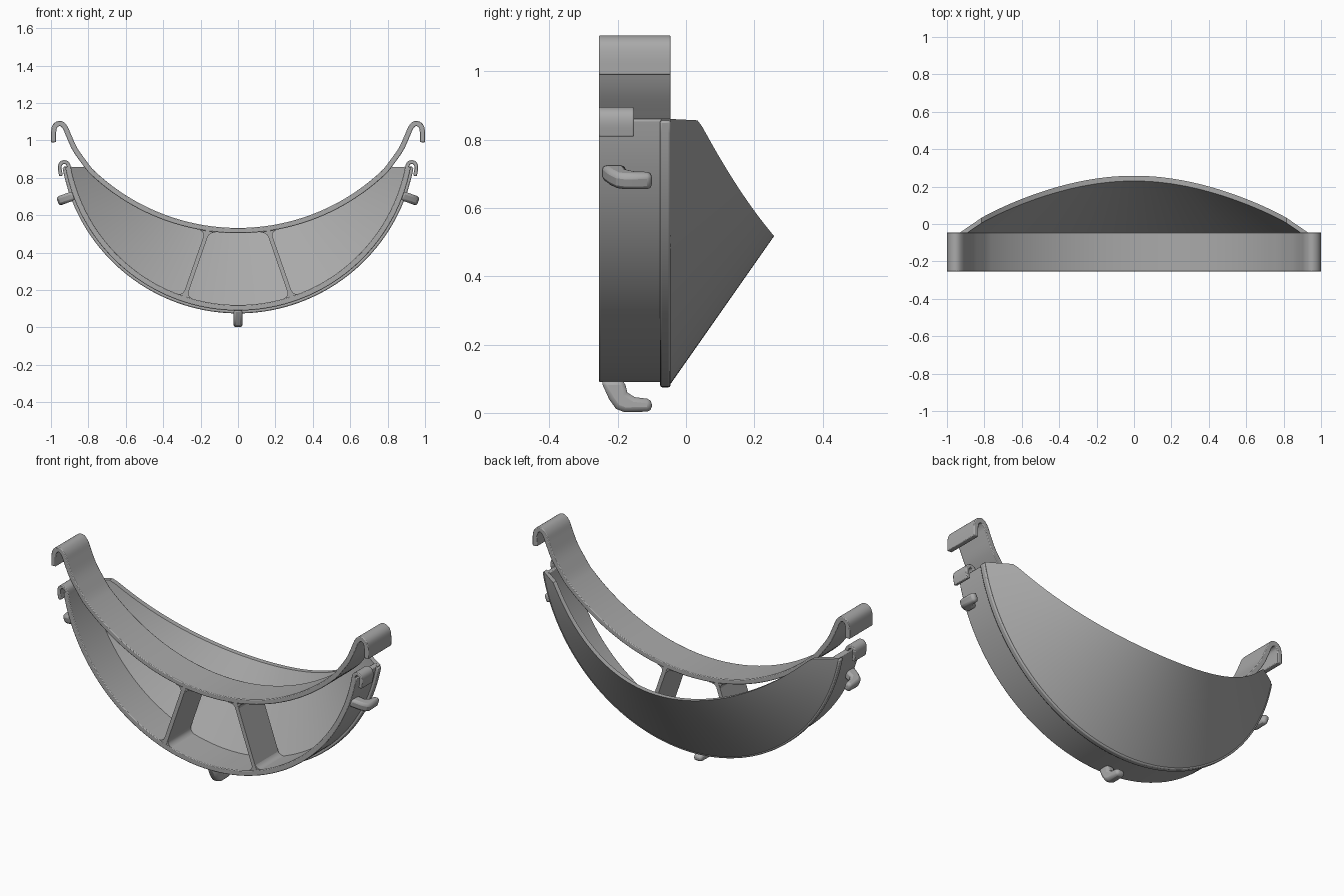
import bpy, bmesh
from math import sin, cos, acos, asin, sqrt, radians
from mathutils import Vector

cube = bpy.data.objects.get("Cube")
if cube:
    bpy.data.objects.remove(cube, do_unlink=True)

grey = bpy.data.materials.new("grey_plastic")
grey.use_nodes = True
grey.diffuse_color = (0.4, 0.4, 0.4, 1)
grey.node_tree.nodes["Principled BSDF"].inputs["Base Color"].default_value = (0.4, 0.4, 0.4, 1)

FRONT, BACK = -0.255, -0.045      # depth of the frame
LOW_C, UP_C = 1.03, 1.65          # centre heights of the two arcs
LOW_R, UP_R = 0.925, 1.132
TOP = 0.86                        # flat top of the scoop


def loft(name, rings, bevel=0.0):
    """Skin closed rings of equal length and cap both ends."""
    bm = bmesh.new()
    rows = [[bm.verts.new(p) for p in ring] for ring in rings]
    n = len(rows[0])
    for a, b in zip(rows, rows[1:]):
        for i in range(n):
            j = (i + 1) % n
            bm.faces.new((a[i], a[j], b[j], b[i]))
    bm.faces.new(rows[0])
    bm.faces.new(rows[-1])
    bmesh.ops.recalc_face_normals(bm, faces=bm.faces)
    mesh = bpy.data.meshes.new(name)
    bm.to_mesh(mesh)
    bm.free()
    mesh.materials.append(grey)
    obj = bpy.data.objects.new(name, mesh)
    bpy.context.collection.objects.link(obj)
    bpy.ops.object.select_all(action='DESELECT')
    obj.select_set(True)
    bpy.context.view_layer.objects.active = obj
    bpy.ops.object.shade_smooth_by_angle(angle=radians(30))
    if bevel:
        mod = obj.modifiers.new("soft_edges", 'BEVEL')
        mod.width = bevel
        mod.segments = 2
        mod.limit_method = 'ANGLE'
        mod.angle_limit = radians(50)
    return obj


def ribbon(name, path, thick, y0=FRONT, y1=BACK, bevel=0.004):
    """Strip of constant thickness along an x-z path."""
    pts = [Vector(p) for p in path]
    rings = []
    for i, p in enumerate(pts):
        t = (pts[min(i + 1, len(pts) - 1)] - pts[max(i - 1, 0)]).normalized()
        n = Vector((-t.y, t.x)) * thick / 2
        a, b = p + n, p - n
        rings.append([(a.x, y0, a.y), (b.x, y0, b.y), (b.x, y1, b.y), (a.x, y1, a.y)])
    return loft(name, rings, bevel)


def arc(centre, radius, start, end, count=72):
    angles = [start + (end - start) * i / count for i in range(count + 1)]
    return [(radius * sin(a), centre - radius * cos(a)) for a in angles]


def smooth_path(points, steps=5):
    """Catmull-Rom curve through the points."""
    p = [Vector(q) for q in points]
    p = [2 * p[0] - p[1]] + p + [2 * p[-1] - p[-2]]
    out = []
    for a, b, c, d in zip(p, p[1:], p[2:], p[3:]):
        for k in range(steps):
            t = k / steps
            out.append(0.5 * (2 * b + (c - a) * t + (2 * a - 5 * b + 4 * c - d) * t * t
                              + (3 * b - a - 3 * c + d) * t ** 3))
    return out + [p[-2]]


def mirror(path):
    return [(-p[0], p[1]) for p in path]


# Upper strip with a hook at each end
hook = smooth_path([(0.81, 0.865), (0.87, 0.95), (0.905, 1.025), (0.925, 1.07), (0.95, 1.091),
                    (0.977, 1.078), (0.986, 1.045), (0.986, 0.99)])
half = asin(0.79 / UP_R)
ribbon("upper_strip", mirror(hook)[::-1] + arc(UP_C, UP_R, -half, half) + list(hook), 0.028)

# Lower strip, and the raised rim around its back edge
half = acos((LOW_C - TOP) / LOW_R)
ribbon("lower_strip", arc(LOW_C, LOW_R, -half, half), 0.03)
ribbon("back_rim", arc(LOW_C, 0.933, -half, half), 0.044, -0.076, BACK, 0.006)

# Scoop: a cone cut off by the upper arc and by the flat top
RIM = 0.945


def scoop_ring(a):
    drop = UP_C - LOW_C
    cut = -drop * cos(a) + sqrt((drop * cos(a)) ** 2 + UP_R ** 2 - drop ** 2)
    flat = (LOW_C - TOP) / cos(a)
    inner = min((cut + flat + sqrt((cut - flat) ** 2 + 0.0004)) / 2, RIM - 0.002)
    radii = [RIM + (inner - RIM) * k / 8 for k in range(9)]
    outside = [(r * sin(a), BACK + (RIM - r) * 0.7, LOW_C - r * cos(a)) for r in radii]
    inside = [(x, y - 0.028, z) for x, y, z in outside]
    return outside + inside[::-1]


half = acos((LOW_C - TOP) / RIM)
loft("scoop", [scoop_ring(half * i / 48) for i in range(-48, 49)])

# Parts repeated on both sides
small_hook = smooth_path([(0.897, 0.81), (0.902, 0.85), (0.91, 0.875), (0.929, 0.885),
                          (0.948, 0.875), (0.953, 0.85), (0.946, 0.81)])
top_end, low_end = Vector((0.163, 0.515)), Vector((0.285, 0.165))
along = (low_end - top_end).normalized()
for side, flip in (("left", lambda p: p), ("right", mirror)):
    ribbon(side + "_small_hook", flip(small_hook), 0.02, FRONT, -0.152)
    ribbon(side + "_divider", flip([top_end - along * 0.01, low_end + along * 0.01]), 0.022,
           bevel=0)
    # Rounded corners where the divider meets the strips
    for where, end, direction, lean in (("top", top_end, along, asin(top_end.x / UP_R)),
                                        ("bottom", low_end, -along, asin(low_end.x / LOW_R))):
        for edge, sign in (("outer", 1), ("inner", -1)):
            t = Vector((cos(lean), sin(lean))) * sign
            p = end + t * 0.009
            a, b = p + t * 0.045, p + direction * 0.045
            curve = [a * (1 - k) ** 2 + p * 2 * k * (1 - k) + b * k * k
                     for k in (0, 0.2, 0.4, 0.6, 0.8, 1)]
            outline = flip([p] + curve)
            loft(f"{side}_{where}_{edge}_fillet",
                 [[(q[0], y, q[1]) for q in outline] for y in (FRONT + 0.002, BACK - 0.002)])

# Bent pegs below and on both sides of the lower strip
profile = [(-0.25, 0.095), (-0.225, 0.04), (-0.205, 0.012), (-0.18, 0.002), (-0.10, 0.004),
           (-0.10, 0.04), (-0.15, 0.046), (-0.172, 0.06), (-0.18, 0.095)]
for name, angle in (("bottom_peg", 0), ("left_peg", radians(-69.7)), ("right_peg", radians(69.7))):
    peg = loft(name, [[(x, y, z - LOW_C) for y, z in profile] for x in (-0.025, 0.025)], 0.014)
    peg.location.z = LOW_C
    peg.rotation_euler.y = angle
